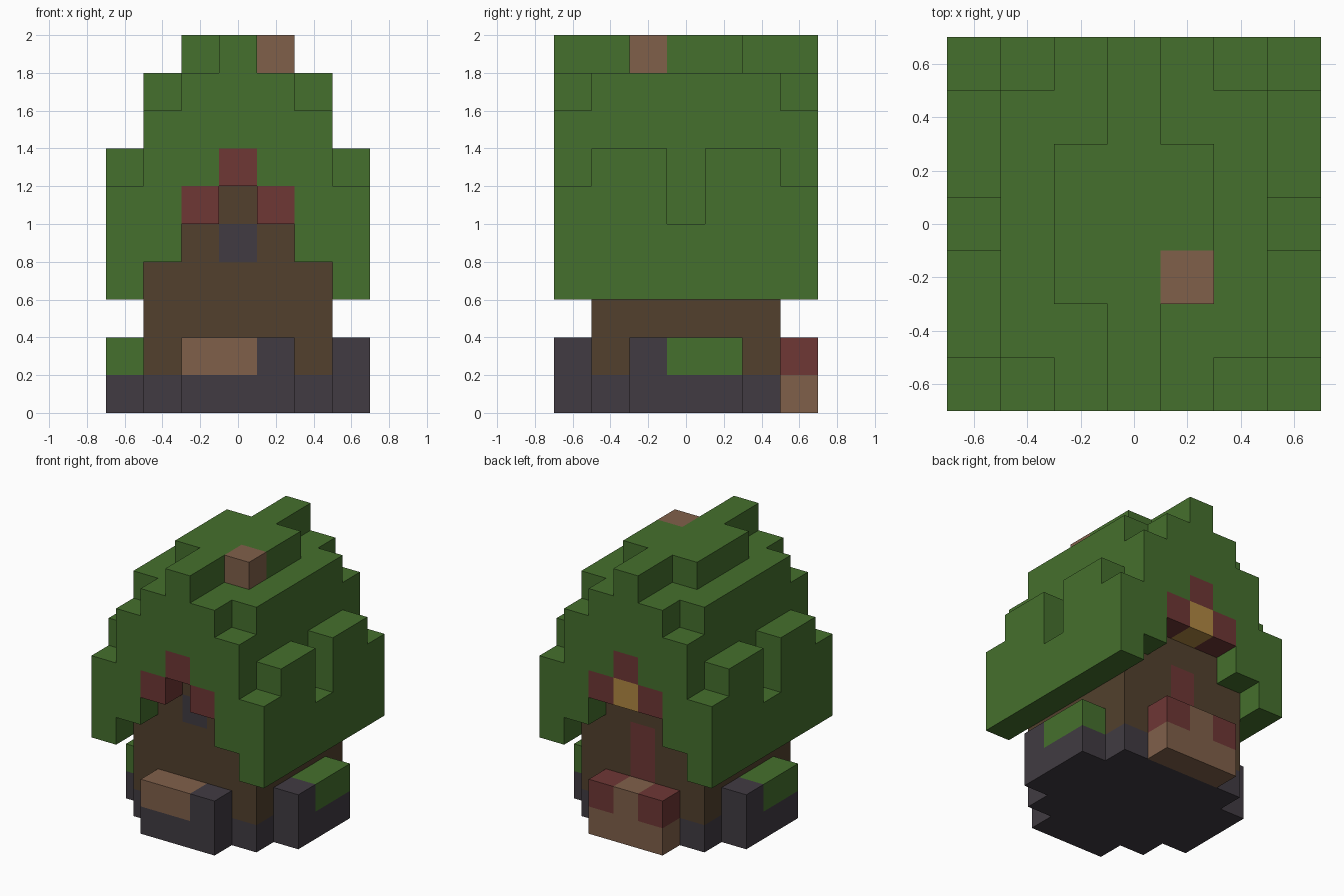
import bpy
import bmesh
import math
from mathutils import Vector

if "Cube" in bpy.data.objects:
    bpy.data.objects.remove(bpy.data.objects["Cube"])

S = 0.2  # block size


def linear(c):
    return c / 12.92 if c <= 0.04045 else ((c + 0.055) / 1.055) ** 2.4


def make_material(name, rgb):
    col = [linear(c / 255) for c in rgb] + [1.0]
    m = bpy.data.materials.new(name)
    m.use_nodes = True
    m.diffuse_color = col
    bsdf = m.node_tree.nodes["Principled BSDF"]
    bsdf.inputs["Base Color"].default_value = col
    bsdf.inputs["Roughness"].default_value = 0.9
    return m


MATS = {
    "leaf_green": make_material("leaf_green", (69, 112, 45)),
    "dark_wood": make_material("dark_wood", (82, 64, 45)),
    "slate_grey": make_material("slate_grey", (65, 59, 66)),
    "brick_red": make_material("brick_red", (110, 55, 53)),
    "tan_clay": make_material("tan_clay", (128, 96, 74)),
    "lamp_gold": make_material("lamp_gold", (176, 136, 66)),
}

cells = {}  # block position -> (part, colour)


def fill(part, colour, xs, ys, zs):
    """Fill an inclusive range of blocks, replacing what was there."""
    for i in range(xs[0], xs[1] + 1):
        for j in range(ys[0], ys[1] + 1):
            for k in range(zs[0], zs[1] + 1):
                cells[i, j, k] = (part, colour)


def block(part, colour, i, j, k):
    fill(part, colour, (i, i), (j, j), (k, k))


# Stone base and timber walls
fill("stone_base", "slate_grey", (-2, 2), (-2, 2), (0, 0))
fill("walls", "dark_wood", (-2, 2), (-2, 2), (1, 5))

# Planters on both sides, each with one stone end block
for side, part in ((1, "left_planter"), (-1, "right_planter")):
    x = (3 * side, 3 * side)
    fill(part, "slate_grey", x, (-1, 1), (0, 1))
    fill(part, "leaf_green", x, sorted((0, side)), (1, 1))

# Front ledge with a clay top
fill("front_ledge", "slate_grey", (-1, 1), (-3, -3), (0, 1))
fill("front_ledge", "tan_clay", (-1, 0), (-3, -3), (1, 1))

# Back step with red ends
fill("back_step", "tan_clay", (-1, 1), (3, 3), (0, 1))
for i in (-1, 1):
    block("back_step", "brick_red", i, 3, 1)

# Back door and front window
fill("back_door", "brick_red", (0, 0), (2, 2), (2, 3))
block("front_window", "slate_grey", 0, -2, 4)


def roof_top(a, b):
    """Highest roof block at distance a from the ridge, b from the middle."""
    if a == 3:
        return 4 if b == 0 else 5 if b == 3 else 6
    if a == 2:
        return 7 if b == 3 else 8
    return 9 if a == 0 or b <= 1 else 8


# Stepped gable roof
for i in range(-3, 4):
    for j in range(-3, 4):
        fill("roof", "leaf_green", (i, i), (j, j),
             (6 - abs(i), roof_top(abs(i), abs(j))))

# Red gable trim, lamp and chimney
for j, part in ((-3, "front_gable_trim"), (3, "back_gable_trim")):
    block(part, "brick_red", 0, j, 6)
    for i in (-1, 1):
        block(part, "brick_red", i, j, 5)
block("back_lamp", "lamp_gold", 0, 3, 5)
block("chimney", "tan_clay", 1, -1, 9)


def build(part):
    """Make one object from the exposed faces of a part's blocks."""
    names = sorted({c for p, c in cells.values() if p == part})
    bm = bmesh.new()
    for pos, (p, colour) in cells.items():
        if p != part:
            continue
        centre = Vector((pos[0], pos[1], pos[2] + 0.5)) * S
        for axis in range(3):
            for sign in (-1, 1):
                n = Vector((0, 0, 0))
                n[axis] = sign
                if tuple(int(a + b) for a, b in zip(pos, n)) in cells:
                    continue
                u = Vector((0, 0, 0))
                u[(axis + 1) % 3] = 1
                v = n.cross(u)
                corners = [n + u + v, n - u + v, n - u - v, n + u - v]
                f = bm.faces.new([bm.verts.new(centre + c * S / 2) for c in corners])
                f.material_index = names.index(colour)
    bmesh.ops.remove_doubles(bm, verts=bm.verts, dist=0.001)
    bmesh.ops.dissolve_limit(bm, angle_limit=math.radians(1), verts=bm.verts,
                             edges=bm.edges, delimit={'MATERIAL'})
    mesh = bpy.data.meshes.new(part)
    bm.to_mesh(mesh)
    bm.free()
    for name in names:
        mesh.materials.append(MATS[name])
    bpy.context.collection.objects.link(bpy.data.objects.new(part, mesh))


for part in sorted({p for p, c in cells.values()}):
    build(part)
